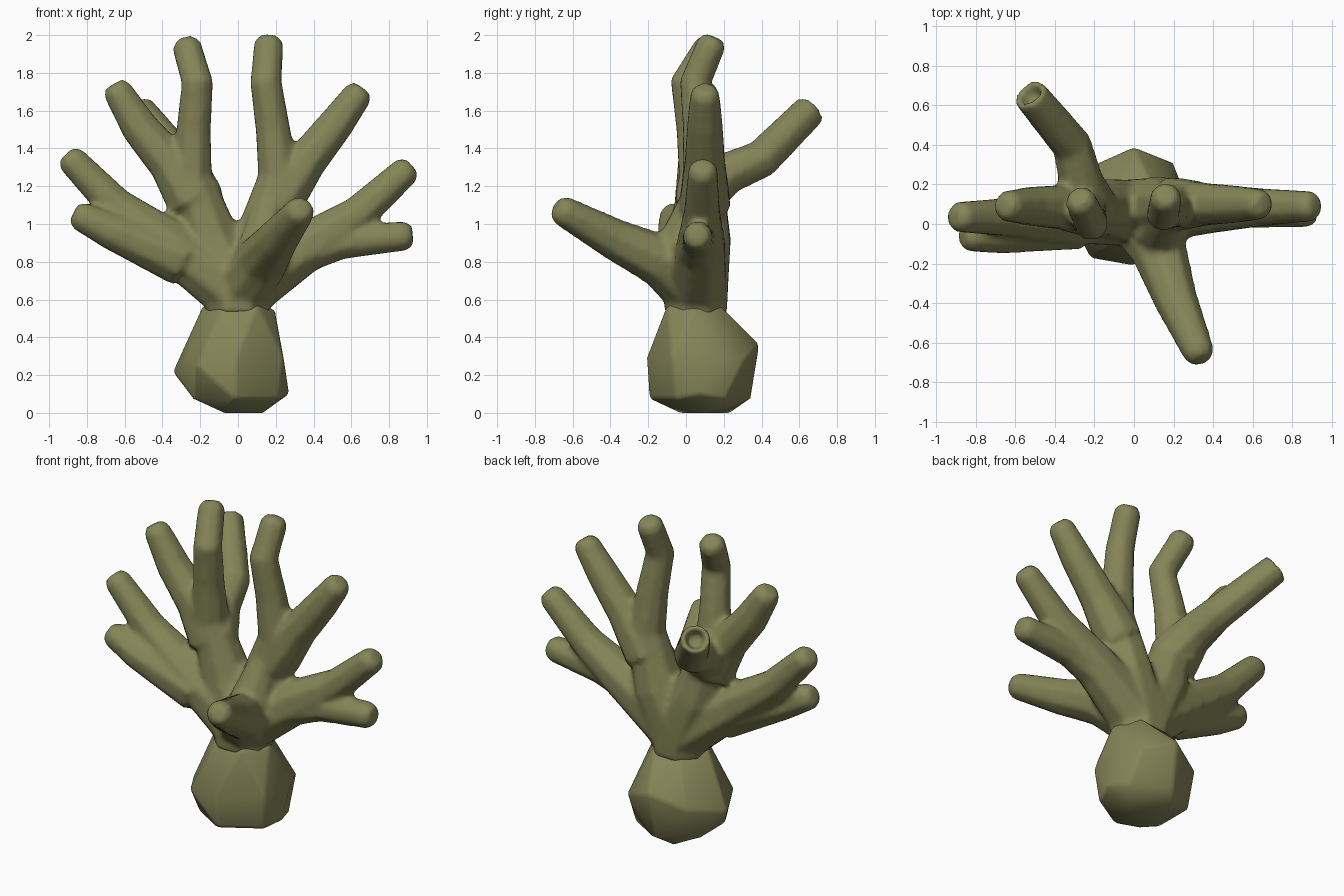
import bpy, bmesh, math
from mathutils import Vector

if "Cube" in bpy.data.objects:
    bpy.data.objects.remove(bpy.data.objects["Cube"])

olive = bpy.data.materials.new("olive_green")
olive.diffuse_color = (0.235, 0.235, 0.098, 1)
olive.use_nodes = True
olive.node_tree.nodes["Principled BSDF"].inputs["Base Color"].default_value = olive.diffuse_color
ROOT = Vector((0, .055, .63))
UP = Vector((0, 0, 1))


def make_object(name, bm):
    bmesh.ops.recalc_face_normals(bm, faces=bm.faces[:])
    for face in bm.faces:
        face.smooth = True
    mesh = bpy.data.meshes.new(name)
    bm.to_mesh(mesh)
    bm.free()
    mesh.materials.append(olive)
    ob = bpy.data.objects.new(name, mesh)
    bpy.context.collection.objects.link(ob)
    return ob


def thickness(p):
    """Branches are thick near the root and thin out with distance."""
    return .085 + .095 * math.exp(-((p - ROOT).length / .62) ** 2)


def add_branch(bm, *points, scale=1.0, hollow=False, sides=8):
    """Tapered tube through the points, with a blunt or hollow end."""
    pts = [Vector(p) for p in points]
    radii = [thickness(p) * scale for p in pts]
    radii[-1] = .082
    n = len(pts)
    tip = pts[-1].copy()
    end_dir = (tip - pts[-2]).normalized()
    if hollow:
        radii[-1] = .092
        pts += [tip, tip - end_dir * .07]
        radii += [.064, .045]
    else:
        pts[-1] = tip - end_dir * .04
        pts.append(tip)
        radii.append(.055)
    rings = []
    for i, (p, r) in enumerate(zip(pts, radii)):
        d = end_dir if i >= n - 1 else pts[i + 1] - pts[max(i - 1, 0)]
        q = UP.rotation_difference(d.normalized())
        angles = [math.tau * (k + .5) / sides for k in range(sides)]
        rings.append([bm.verts.new(p + q @ Vector((r * math.cos(a), r * math.sin(a), 0)))
                      for a in angles])
    for a, b in zip(rings, rings[1:]):
        for k in range(sides):
            j = (k + 1) % sides
            bm.faces.new((a[k], a[j], b[j], b[k]))
    bm.faces.new(rings[0][::-1])
    bm.faces.new(rings[-1])


# Rocky base: convex hull of uneven six-sided rings and a few jutting corners
bm = bmesh.new()
for z, cx, cy, rx, ry, turn in ((.012, -.01, .1, .14, .16, 0), (.075, -.01, .075, .26, .27, .5),
                                (.29, -.01, .06, .29, .27, .5), (.56, .005, .04, .19, .16, 0)):
    for k in range(6):
        a = math.tau * (k + turn) / 6
        bm.verts.new((cx + rx * math.cos(a), cy + ry * math.sin(a), z - .012 * math.cos(3 * a)))
for corner in ((-.345, .07, .22), (0, .39, .36), (.27, .07, .1), (.2, .31, .28),
               (-.21, .3, .28), (-.22, -.17, .25)):
    bm.verts.new(corner)
bmesh.ops.convex_hull(bm, input=bm.verts[:])
bmesh.ops.dissolve_limit(bm, angle_limit=.12, verts=bm.verts[:], edges=bm.edges[:])
base = make_object("rock_base", bm)
bevel = base.modifiers.new("soft_edges", 'BEVEL')
bevel.width = .018
bevel.segments = 2

# Branching coral: overlapping tubes fused into one skin
bm = bmesh.new()
# trunk and front buttress
add_branch(bm, (0, .05, .52), ROOT, (-.01, .08, 1.0))
add_branch(bm, (.1, -.05, .75), (.13, -.03, .9), (.17, .05, 1.15), scale=.8)
# upper left stem with bent top, and its fork
add_branch(bm, ROOT, (-.14, .08, .92), (-.245, .07, 1.25), (-.235, .04, 1.5), (-.215, 0, 1.75),
           (-.28, .14, 1.97))
add_branch(bm, (-.24, .08, 1.12), (-.36, .085, 1.32), (-.52, .09, 1.51), (-.66, .09, 1.74), scale=1.15)
# lower left stem and its fork
add_branch(bm, ROOT, (-.4, .03, .92), (-.65, .035, 1.1), (-.91, .035, 1.37))
add_branch(bm, (-.3, .01, .81), (-.68, -.055, .965), (-.87, -.065, 1.06), scale=.95)
# upper right stem with bent top, and its fork
add_branch(bm, ROOT, (.13, .09, .92), (.215, .09, 1.25), (.185, .075, 1.5), (.148, .05, 1.75),
           (.165, .15, 1.99))
add_branch(bm, (.2, .1, 1.1), (.36, .1, 1.33), (.52, .1, 1.53), (.66, .1, 1.72), scale=1.1)
# lower right stem and its fork
add_branch(bm, ROOT, (.38, .08, .89), (.64, .085, 1.055), (.92, .09, 1.31), scale=.97)
add_branch(bm, (.28, .06, .83), (.55, .07, .905), (.925, .06, .94), scale=.8)
# forward branch
add_branch(bm, ROOT, (.13, -.14, .81), (.21, -.38, .92), (.345, -.69, 1.09), scale=.9)
# backward branch with an open end
add_branch(bm, (-.2, .06, 1.13), (-.27, .22, 1.27), (-.315, .4, 1.345), (-.53, .66, 1.605),
           scale=1.05, hollow=True)
coral = make_object("coral_branches", bm)
remesh = coral.modifiers.new("fuse", 'REMESH')
remesh.mode = 'VOXEL'
remesh.voxel_size = .018
remesh.use_smooth_shade = True
smooth = coral.modifiers.new("soften_joints", 'SMOOTH')
smooth.factor = .5
smooth.iterations = 6
